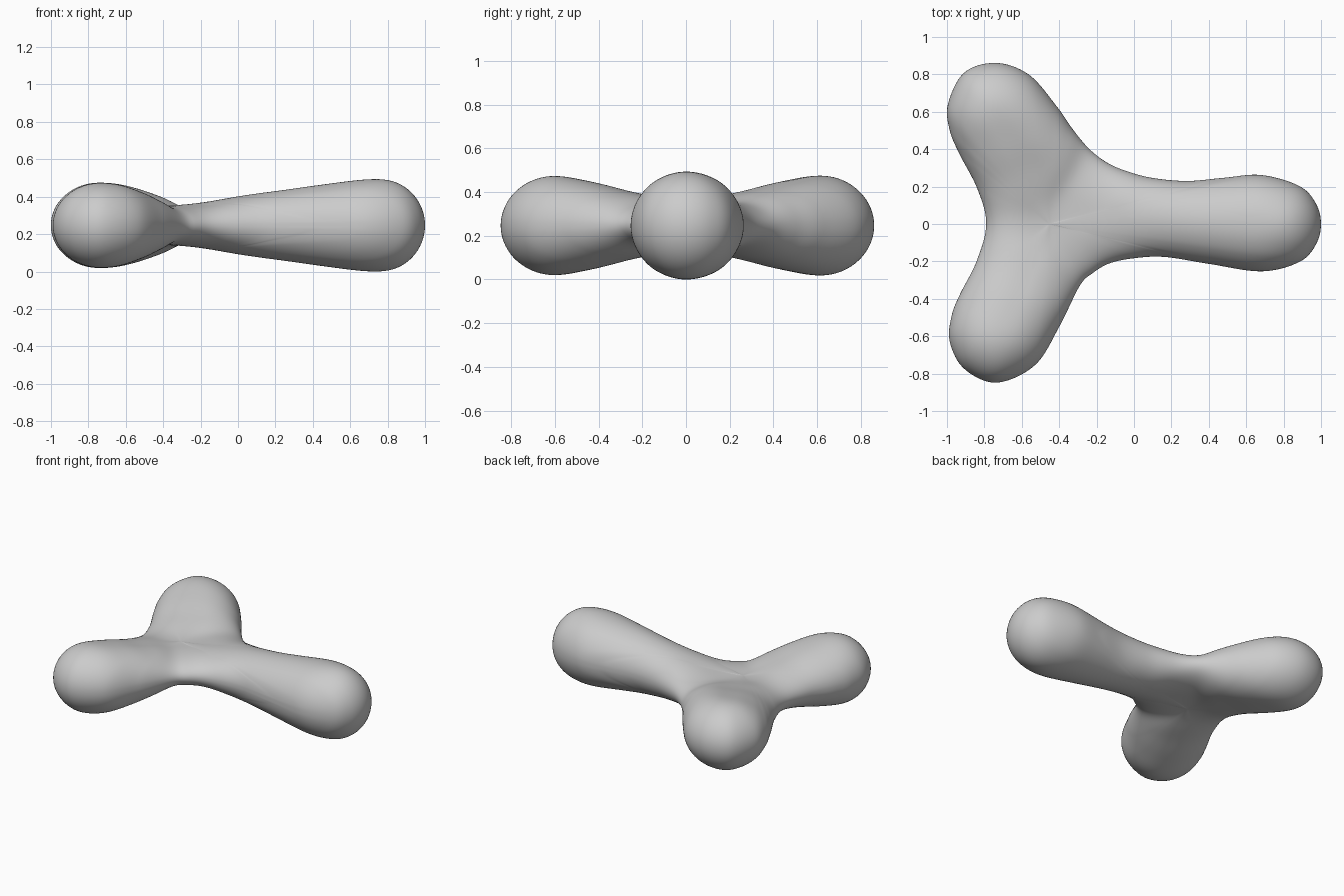
import bpy, bmesh, math
from mathutils import Vector, kdtree

if "Cube" in bpy.data.objects:
    bpy.data.objects.remove(bpy.data.objects["Cube"])

# Plan outline of the three-lobed body (closed, anticlockwise)
OUTLINE = [(1.0, 0.0), (0.97, 0.115), (0.88, 0.205), (0.68, 0.262), (0.48, 0.247), (0.29, 0.23),
           (0.12, 0.243), (0.0, 0.27), (-0.13, 0.32), (-0.238, 0.40), (-0.33, 0.51), (-0.414, 0.63),
           (-0.56, 0.797), (-0.735, 0.861), (-0.907, 0.81), (-0.995, 0.64), (-0.985, 0.50),
           (-0.933, 0.374), (-0.837, 0.187), (-0.79, 0.0), (-0.842, -0.2), (-0.93, -0.375),
           (-0.975, -0.49), (-0.985, -0.63), (-0.907, -0.775), (-0.735, -0.848), (-0.53, -0.755),
           (-0.40, -0.55), (-0.29, -0.33), (-0.22, -0.262), (-0.13, -0.21), (0.0, -0.183),
           (0.163, -0.176), (0.40, -0.213), (0.68, -0.253), (0.88, -0.205), (0.97, -0.115)]

# Stations along the arms: x, y, edge rounding width, half thickness
STATIONS = [(0.72, 0, 0.255, 0.255), (0.56, 0, 0.24, 0.235), (0.4, 0.01, 0.225, 0.21),
            (0.2, 0.03, 0.205, 0.184), (0.0, 0.035, 0.22, 0.158), (-0.2, 0.02, 0.25, 0.115),
            (-0.42, 0, 0.28, 0.10), (-0.62, 0, 0.18, 0.105)]
for s in (-1, 1):
    STATIONS += [(-0.62, 0.21 * s, 0.24, 0.148), (-0.69, 0.41 * s, 0.26, 0.197),
                 (-0.735, 0.59 * s, 0.258, 0.234), (-0.75, 0.72 * s, 0.258, 0.234)]

CENTRE = Vector((-0.45, 0.0))
RAYS, RINGS = 288, 48


def closed_spline(points, steps):
    """Closed Catmull-Rom curve through the points."""
    p, n, out = [Vector(q) for q in points], len(points), []
    for i in range(n):
        a, b, c, d = (p[(i + k) % n] for k in (-1, 0, 1, 2))
        for j in range(steps):
            t = j / steps
            out.append(0.5 * (2 * b + (c - a) * t + (2 * a - 5 * b + 4 * c - d) * t * t
                              + (3 * b - a - 3 * c + d) * t ** 3))
    return out


def resample(curve, count):
    """Evenly spaced points along a closed curve."""
    lengths = [0.0]
    for i in range(len(curve)):
        lengths.append(lengths[-1] + (curve[(i + 1) % len(curve)] - curve[i]).length)
    out, i = [], 0
    for k in range(count):
        target = lengths[-1] * k / count
        while lengths[i + 1] < target:
            i += 1
        t = (target - lengths[i]) / max(lengths[i + 1] - lengths[i], 1e-9)
        out.append(curve[i].lerp(curve[(i + 1) % len(curve)], t))
    return out


dense = closed_spline(OUTLINE, 120)
rim = resample(dense, RAYS)
tree = kdtree.KDTree(len(dense))
for i, q in enumerate(dense):
    tree.insert((q.x, q.y, 0), i)
tree.balance()


def half_height(p):
    """Rounded thickness from the distance to the rim."""
    total = width = thick = 1e-12
    for x, y, w, h in STATIONS:
        k = math.exp(-((p.x - x) ** 2 + (p.y - y) ** 2) / (2 * 0.1 ** 2))
        total, width, thick = total + k, width + k * w, thick + k * h
    d = min(tree.find((p.x, p.y, 0))[2] / (width / total), 1.0)
    return thick / total * math.sqrt(max(2 * d - d * d, 0.0))


# Body: mirrored upper and lower shells sharing one rim
bm = bmesh.new()
rim_verts = [bm.verts.new((q.x, q.y, 0)) for q in rim]
shells = {1: [], -1: []}
for ring in range(1, RINGS):
    s = math.cos(ring / RINGS * math.pi / 2)
    pts = [CENTRE.lerp(q, s) for q in rim]
    zs = [half_height(p) for p in pts]
    for side in shells:
        shells[side].append([bm.verts.new((p.x, p.y, side * z)) for p, z in zip(pts, zs)])
for side, rings in shells.items():
    pole = bm.verts.new((CENTRE.x, CENTRE.y, side * half_height(CENTRE)))
    rings = [rim_verts] + rings
    for i in range(RAYS):
        j = (i + 1) % RAYS
        for a, b in zip(rings, rings[1:]):
            bm.faces.new((a[i], a[j], b[j], b[i]))
        bm.faces.new((rings[-1][i], rings[-1][j], pole))

# Soften the ridges without moving the rim
inner = [v for v in bm.verts if abs(v.co.z) > 1e-6]
for _ in range(12):
    bmesh.ops.smooth_vert(bm, verts=inner, factor=0.5, use_axis_z=True)
bmesh.ops.recalc_face_normals(bm, faces=bm.faces)
low = min(v.co.z for v in bm.verts)
for v in bm.verts:
    v.co.z -= low
for f in bm.faces:
    f.smooth = True

mesh = bpy.data.meshes.new("three_lobed_body")
bm.to_mesh(mesh)
bm.free()
grey = bpy.data.materials.new("plain_grey")
grey.diffuse_color = (0.6, 0.6, 0.6, 1)
grey.use_nodes = True
grey.node_tree.nodes["Principled BSDF"].inputs["Base Color"].default_value = grey.diffuse_color
mesh.materials.append(grey)
body = bpy.data.objects.new("three_lobed_body", mesh)
bpy.context.collection.objects.link(body)
